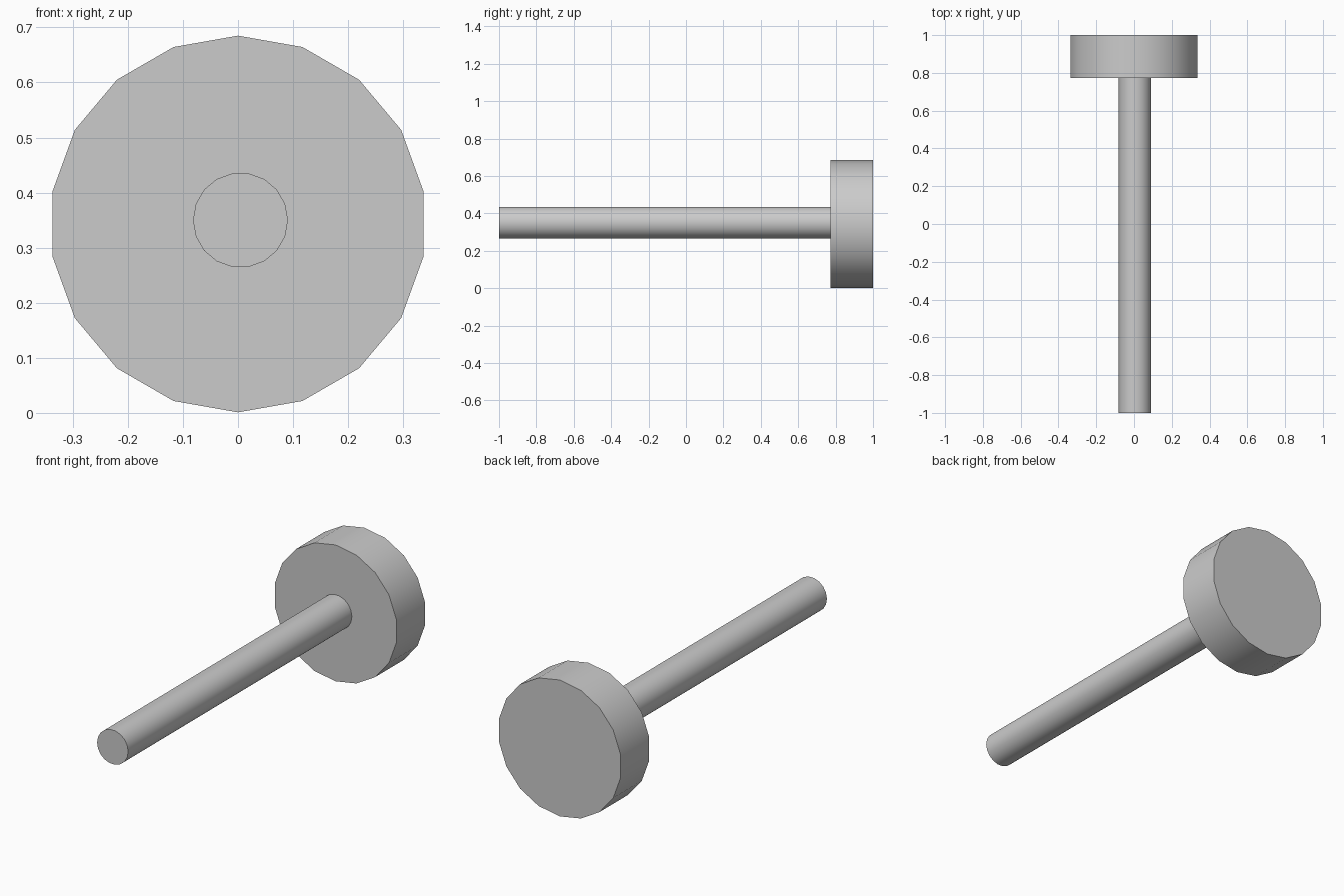
import bpy
from math import pi, radians

cube = bpy.data.objects.get("Cube")
if cube:
    bpy.data.objects.remove(cube, do_unlink=True)

grey = bpy.data.materials.new("plain grey")
grey.use_nodes = True
colour = (0.6, 0.6, 0.6, 1)
grey.diffuse_color = colour
grey.node_tree.nodes["Principled BSDF"].inputs["Base Color"].default_value = colour


def rod(name, radius, y0, y1, x, z, spin=0):
    """Eighteen-sided cylinder lying along y, turned by spin about its axis."""
    bpy.ops.mesh.primitive_cylinder_add(
        vertices=18, radius=radius, depth=y1 - y0,
        location=(x, (y0 + y1) / 2, z), rotation=(pi / 2, spin, 0))
    obj = bpy.context.object
    obj.name = obj.data.name = name
    obj.data.materials.append(grey)
    bpy.ops.object.transform_apply(location=False, rotation=True, scale=True)
    bpy.ops.object.shade_smooth_by_angle(angle=radians(30))
    return obj


# Broad head at the back, corner pointing up
rod("head", 0.342, 0.773, 1, 0, 0.343)

# Slim shaft, slightly off centre, flat side up, its end set into the head
rod("shaft", 0.0862, -1, 0.79, 0.0045, 0.35, spin=pi / 2)
